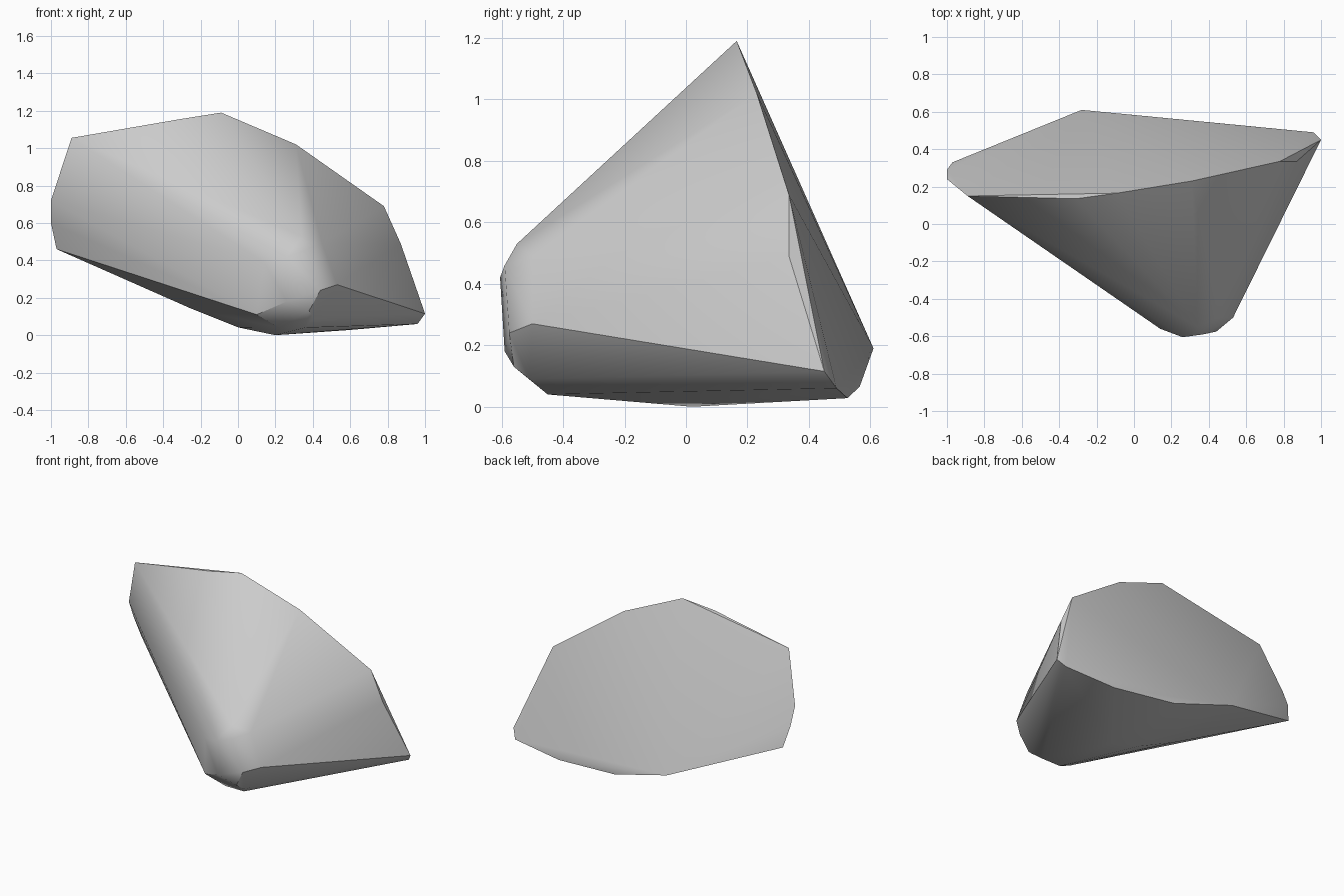
import bpy
import bmesh
import math

if "Cube" in bpy.data.objects:
    bpy.data.objects.remove(bpy.data.objects["Cube"], do_unlink=True)

# Plain stone grey
grey = bpy.data.materials.new("stone_grey")
grey.use_nodes = True
colour = (0.6, 0.6, 0.6, 1)
grey.diffuse_color = colour
grey.node_tree.nodes["Principled BSDF"].inputs["Base Color"].default_value = colour

# Upper and right-hand rim of the broken back face
upper_rim = [(-.89, .15, 1.055), (-.31, .135, 1.155), (-.09, .165, 1.19),
             (.31, .23, 1.02), (.78, .335, .69), (.87, .335, .49),
             (1, .45, .115)]
# Lower rim, running round to the left tip
lower_rim = [(.96, .49, .06), (.6, .525, .028), (.15, .565, .065),
             (-.28, .61, .19), (-.97, .33, .46), (-1, .29, .6),
             (-1, .24, .72)]
# Rounded belly
belly = [(-.25, .1, .142), (0, .05, .042), (.2, .02, 0)]
# Blunt chipped nose
nose = [(.34, -.55, .53), (.37, -.59, .46), (.26, -.605, .42),
        (.14, -.56, .39), (.45, -.5, .49), (.53, -.5, .27),
        (.44, -.575, .24), (.26, -.59, .18), (.38, -.56, .13),
        (.4, -.51, .09), (.22, -.45, .04), (.36, -.45, .04),
        (.1, -.5, .11)]

# Wrap the outline points in a faceted rock surface
bm = bmesh.new()
for point in upper_rim + lower_rim + belly + nose:
    bm.verts.new(point)
bmesh.ops.convex_hull(bm, input=bm.verts[:])
loose = [v for v in bm.verts if not v.link_faces]
bmesh.ops.delete(bm, geom=loose, context="VERTS")
bmesh.ops.recalc_face_normals(bm, faces=bm.faces[:])
mesh = bpy.data.meshes.new("rock_shard")
bm.to_mesh(mesh)
bm.free()
mesh.materials.append(grey)
rock = bpy.data.objects.new("rock_shard", mesh)
bpy.context.collection.objects.link(rock)

# Soften shallow edges, keep the rim crisp
bpy.ops.object.select_all(action="DESELECT")
rock.select_set(True)
bpy.context.view_layer.objects.active = rock
bpy.ops.object.shade_smooth_by_angle(angle=math.radians(35))
